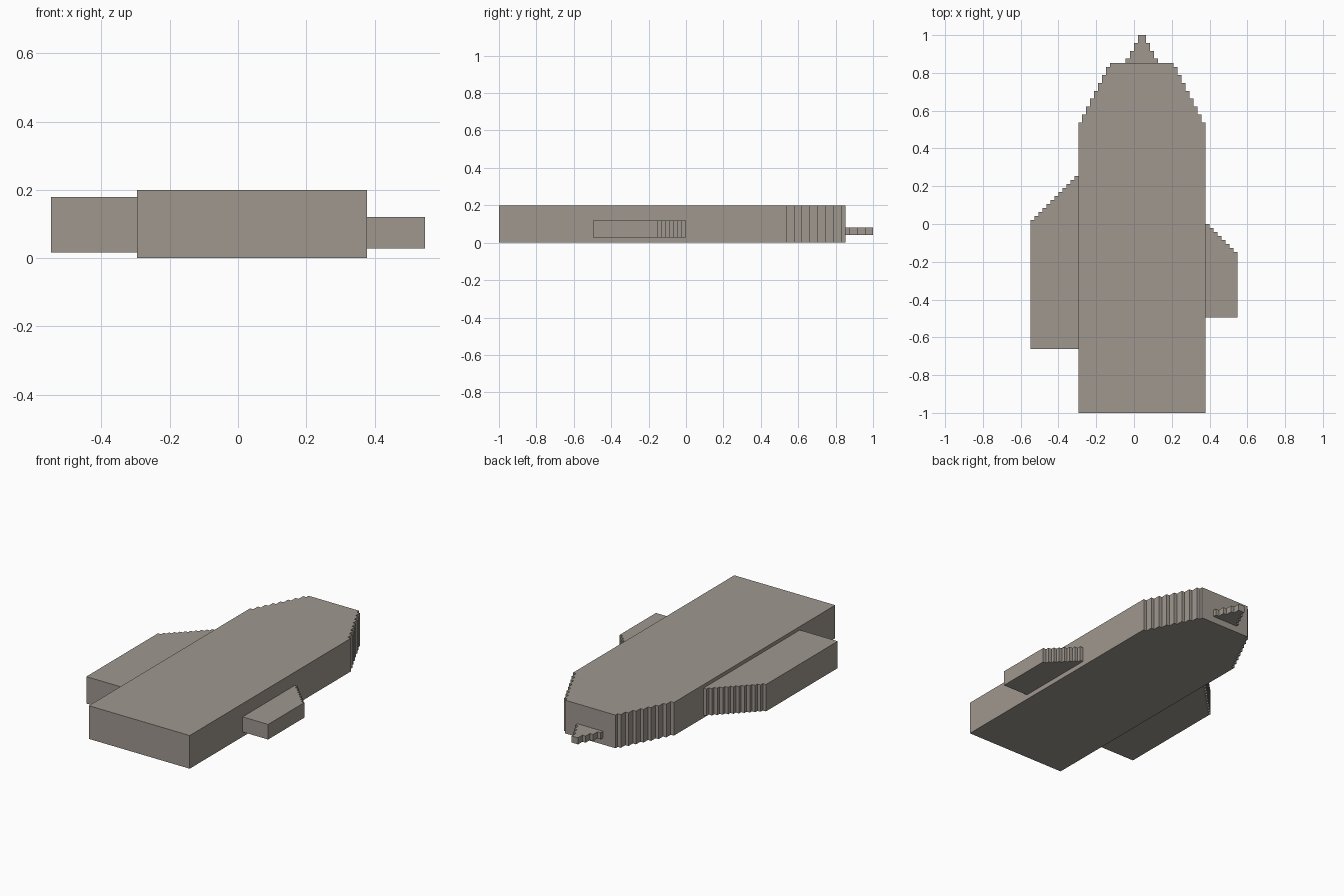
import bpy, bmesh

if "Cube" in bpy.data.objects:
    bpy.data.objects.remove(bpy.data.objects["Cube"])

S = 0.0213  # width of one stair step

# Warm grey shared by all parts
GREY = bpy.data.materials.new("warm_grey")
GREY.diffuse_color = (0.345, 0.312, 0.275, 1.0)
GREY.use_nodes = True
GREY.node_tree.nodes["Principled BSDF"].inputs["Base Color"].default_value = GREY.diffuse_color


def prism(name, outline, z0, z1):
    """Extrude a flat outline from z0 up to z1."""
    bm = bmesh.new()
    face = bm.faces.new([bm.verts.new((x, y, z0)) for x, y in outline])
    new = bmesh.ops.extrude_face_region(bm, geom=[face])["geom"]
    for v in new:
        if isinstance(v, bmesh.types.BMVert):
            v.co.z = z1
    bmesh.ops.recalc_face_normals(bm, faces=bm.faces)
    mesh = bpy.data.meshes.new(name)
    bm.to_mesh(mesh)
    bm.free()
    mesh.materials.append(GREY)
    obj = bpy.data.objects.new(name, mesh)
    bpy.context.collection.objects.link(obj)
    return obj


def stairs(x, y, dx, dy, n):
    """Points along n treads starting at (x, y)."""
    pts = []
    for i in range(n):
        pts += [(x + dx * i, y + dy * i), (x + dx * (i + 1), y + dy * i)]
    return pts


def mirrored(left, cx):
    """Complete a left half outline by reflecting it about x = cx."""
    return left + [(2 * cx - x, y) for x, y in reversed(left)]


CX = 0.0415  # hull centre line

# Main hull with stepped shoulders
hull = [(-0.295, -1.0)] + stairs(-0.295, 0.537, 0.021, 0.0421, 8)
hull += [(hull[-1][0], 0.853)]
prism("hull", mirrored(hull, CX), 0.0, 0.2)

# Thin stepped tip at the nose
tip = [(CX - 4 * S, 0.853)] + stairs(CX - 4 * S, 0.875, S, 0.0417, 3)
tip += [(CX - S, 1.0)]
prism("nose_tip", mirrored(tip, CX), 0.04, 0.08)

# Large left side block with stepped front
left = [(-0.295, -0.663), (-0.548, -0.663)] + stairs(-0.548, 0.021, 0.253 / 12, S, 12)
prism("left_side_block", left, 0.017, 0.179)

# Small right side block with stepped front
right = [(0.548, -0.496), (0.378, -0.496)] + stairs(0.378, 0.0, 0.17 / 8, -S, 8)
prism("right_side_block", right, 0.029, 0.12)
